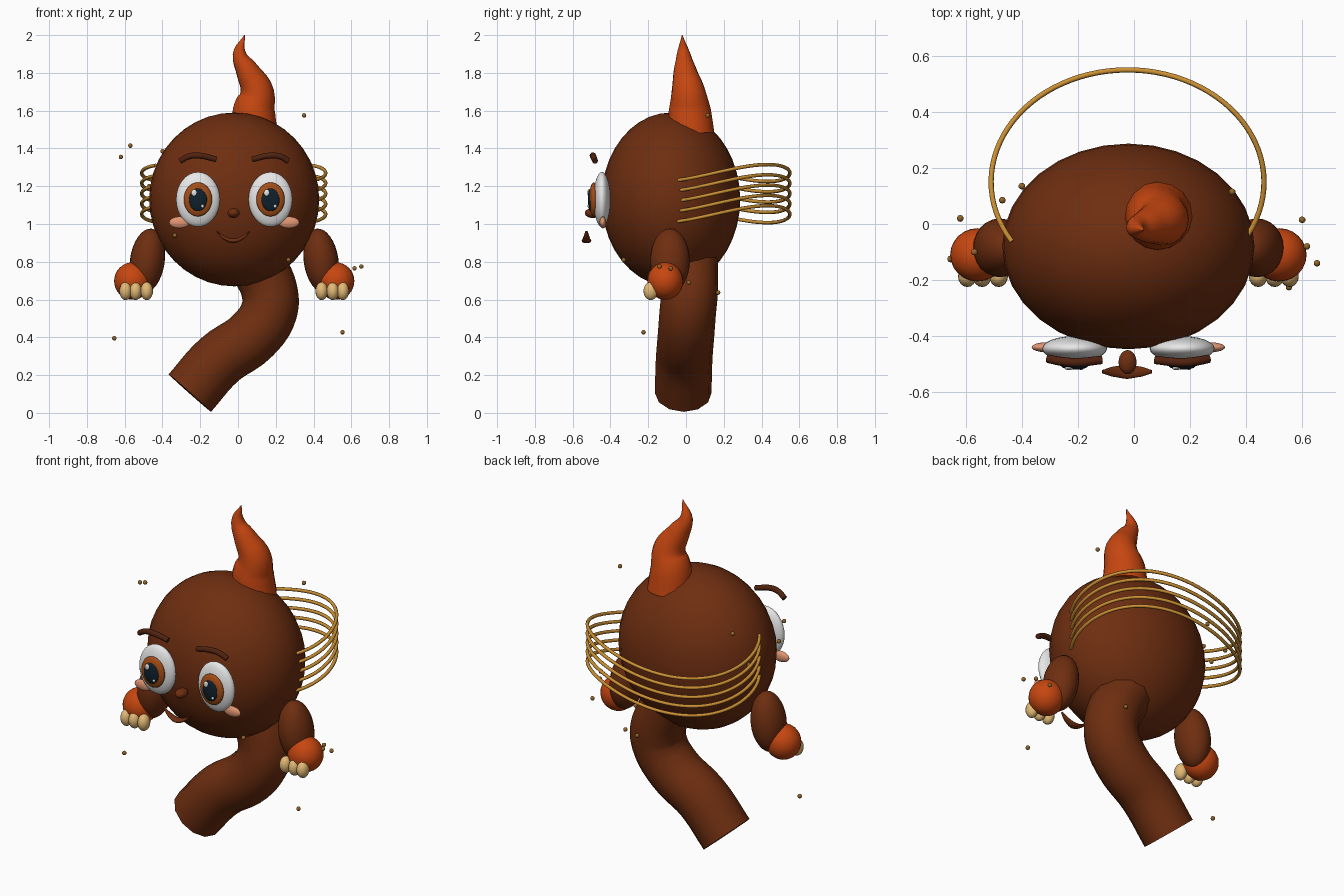
import bpy
import math

if "Cube" in bpy.data.objects:
    bpy.data.objects.remove(bpy.data.objects["Cube"])

MID = -0.02  # mirror plane of the character


def material(name, r, g, b):
    lin = [((c / 255 + 0.055) / 1.055) ** 2.4 if c > 10 else c / 255 / 12.92 for c in (r, g, b)]
    m = bpy.data.materials.new(name)
    m.diffuse_color = (*lin, 1)
    m.use_nodes = True
    m.node_tree.nodes["Principled BSDF"].inputs["Base Color"].default_value = m.diffuse_color
    return m


BROWN = material("brown", 110, 46, 16)
DARK = material("dark_brown", 80, 34, 15)
ORANGE = material("burnt_orange", 198, 70, 16)
GOLD = material("gold", 205, 145, 52)
BRONZE = material("bronze", 150, 102, 42)
CREAM = material("cream", 228, 186, 118)
PEACH = material("peach", 226, 150, 115)
WHITE = material("white", 236, 236, 236)
IRIS = material("amber", 165, 78, 22)
PUPIL = material("navy", 16, 32, 44)


def ball(name, loc, size, mat, tilt=0, seg=24, rings=16):
    """Ellipsoid with given half sizes, tilted in the front plane."""
    bpy.ops.mesh.primitive_uv_sphere_add(segments=seg, ring_count=rings, radius=1, location=loc,
                                         rotation=(0, tilt, 0))
    o = bpy.context.object
    o.name = name
    o.scale = size
    o.data.materials.append(mat)
    bpy.ops.object.shade_smooth()
    return o


def tube(name, pts, mat, sides=12, smooth_path=True, res=5):
    """Round tube through (x, y, z, radius) points, with closed ends."""
    cu = bpy.data.curves.new(name, 'CURVE')
    cu.dimensions = '3D'
    cu.bevel_depth = 1
    cu.bevel_resolution = (sides - 4) // 2
    cu.use_fill_caps = True
    cu.resolution_u = res
    if smooth_path:
        sp = cu.splines.new('BEZIER')
        sp.bezier_points.add(len(pts) - 1)
        for bp, p in zip(sp.bezier_points, pts):
            bp.co = p[:3]
            bp.radius = p[3]
            bp.handle_left_type = bp.handle_right_type = 'AUTO'
    else:
        sp = cu.splines.new('POLY')
        sp.points.add(len(pts) - 1)
        for cp, p in zip(sp.points, pts):
            cp.co = (*p[:3], 1)
            cp.radius = p[3]
    o = bpy.data.objects.new(name, cu)
    bpy.context.collection.objects.link(o)
    bpy.ops.object.select_all(action='DESELECT')
    o.select_set(True)
    bpy.context.view_layer.objects.active = o
    bpy.ops.object.convert(target='MESH')
    o = bpy.context.object
    o.name = name
    o.data.materials.clear()
    o.data.materials.append(mat)
    bpy.ops.object.shade_smooth_by_angle(angle=math.radians(50))
    return o


# Head
ball("head", (MID, -0.08, 1.13), (0.45, 0.367, 0.46), BROWN, seg=32, rings=20)

# Flame-shaped tuft on the head
tube("flame_tuft", [(0.085, 0.025, 1.48, 0.125), (0.085, 0.02, 1.6, 0.112), (0.10, 0.012, 1.7, 0.09),
                    (0.05, -0.005, 1.81, 0.062), (0.008, -0.013, 1.9, 0.036), (0.035, -0.02, 2.0, 0.002)],
     ORANGE, sides=16)

# Curved body ending in a flat cut
tube("tail_body", [(-0.255, -0.015, 0.105, 0.15), (-0.10, -0.01, 0.28, 0.15), (0.08, 0, 0.41, 0.15),
                   (0.165, 0.01, 0.54, 0.15), (0.165, 0.02, 0.65, 0.15), (0.11, 0.02, 0.77, 0.15),
                   (0.03, 0.02, 0.9, 0.15)], BROWN)

for s, side in ((-1, "left"), (1, "right")):
    def mx(d):
        return MID + s * d

    # Arm, hand and fingers
    ball(f"{side}_arm", (mx(0.46), -0.085, 0.805), (0.092, 0.105, 0.172), BROWN, tilt=-s * 0.14)
    ball(f"{side}_hand", (mx(0.538), -0.11, 0.698), (0.098, 0.095, 0.099), ORANGE)
    for i, d in enumerate((0.575, 0.522, 0.463)):
        ball(f"{side}_finger_{i + 1}", (mx(d), -0.187, 0.645), (0.033, 0.038, 0.048), CREAM, seg=16, rings=10)

    # Eye
    ex = mx(0.192)
    ball(f"{side}_eye_white", (ex, -0.445, 1.13), (0.116, 0.045, 0.145), WHITE)
    ball(f"{side}_iris", (ex, -0.488, 1.13), (0.075, 0.025, 0.09), IRIS)
    ball(f"{side}_pupil", (ex, -0.506, 1.128), (0.048, 0.014, 0.06), PUPIL)
    ball(f"{side}_glint_big", (ex - 0.02, -0.515, 1.165), (0.015, 0.007, 0.018), WHITE, seg=12, rings=8)
    ball(f"{side}_glint_small", (ex + 0.024, -0.515, 1.095), (0.008, 0.006, 0.009), WHITE, seg=12, rings=8)

    # Brow and cheek
    tube(f"{side}_brow", [(mx(0.287), -0.481, 1.333, 0.015), (mx(0.24), -0.49, 1.358, 0.016),
                          (mx(0.185), -0.494, 1.362, 0.016), (mx(0.095), -0.485, 1.342, 0.015)], DARK)
    ball(f"{side}_cheek", (mx(0.29), -0.44, 1.008), (0.055, 0.018, 0.031), PEACH)

# Nose
ball("nose", (-0.023, -0.493, 1.058), (0.032, 0.043, 0.026), BROWN)

# Smile: tapered bow, deeper than it is tall
smile = tube("smile", [(-0.113, 0, 0.962, 0.003), (-0.075, 0, 0.928, 0.009), (-0.025, 0, 0.911, 0.013),
                       (0.025, 0, 0.928, 0.009), (0.063, 0, 0.962, 0.003)], BROWN)
smile.scale.y = 2
smile.location.y = -0.527

# Wavy wire hoops behind the head
for k in range(5):
    z0 = 1.27 - 0.0545 * k
    pts = []
    for i in range(61):
        t = math.radians(-32 + 244 * i / 60)
        pts.append((-0.023 + 0.487 * math.cos(t), 0.15 + 0.40 * math.sin(t),
                    z0 + 0.045 * math.sin(2 * t), 0.0095))
    tube(f"hoop_{k + 1}", pts, GOLD, sides=8, smooth_path=False)

# Floating specks
specks = [(-0.62, 0.02, 1.355), (-0.57, -0.1, 1.415), (-0.40, 0.135, 1.385), (0.35, 0.115, 1.575),
          (-0.655, -0.125, 0.395), (0.553, -0.225, 0.427), (0.617, -0.08, 0.765), (0.653, -0.14, 0.775),
          (0.60, 0.015, 0.69), (-0.335, -0.30, 0.94), (0.267, -0.33, 0.81), (0.2, 0.17, 0.637),
          (-0.47, 0.085, 1.2)]
for i, p in enumerate(specks):
    ball(f"speck_{i + 1}", p, (0.012,) * 3, BRONZE, seg=10, rings=8)
